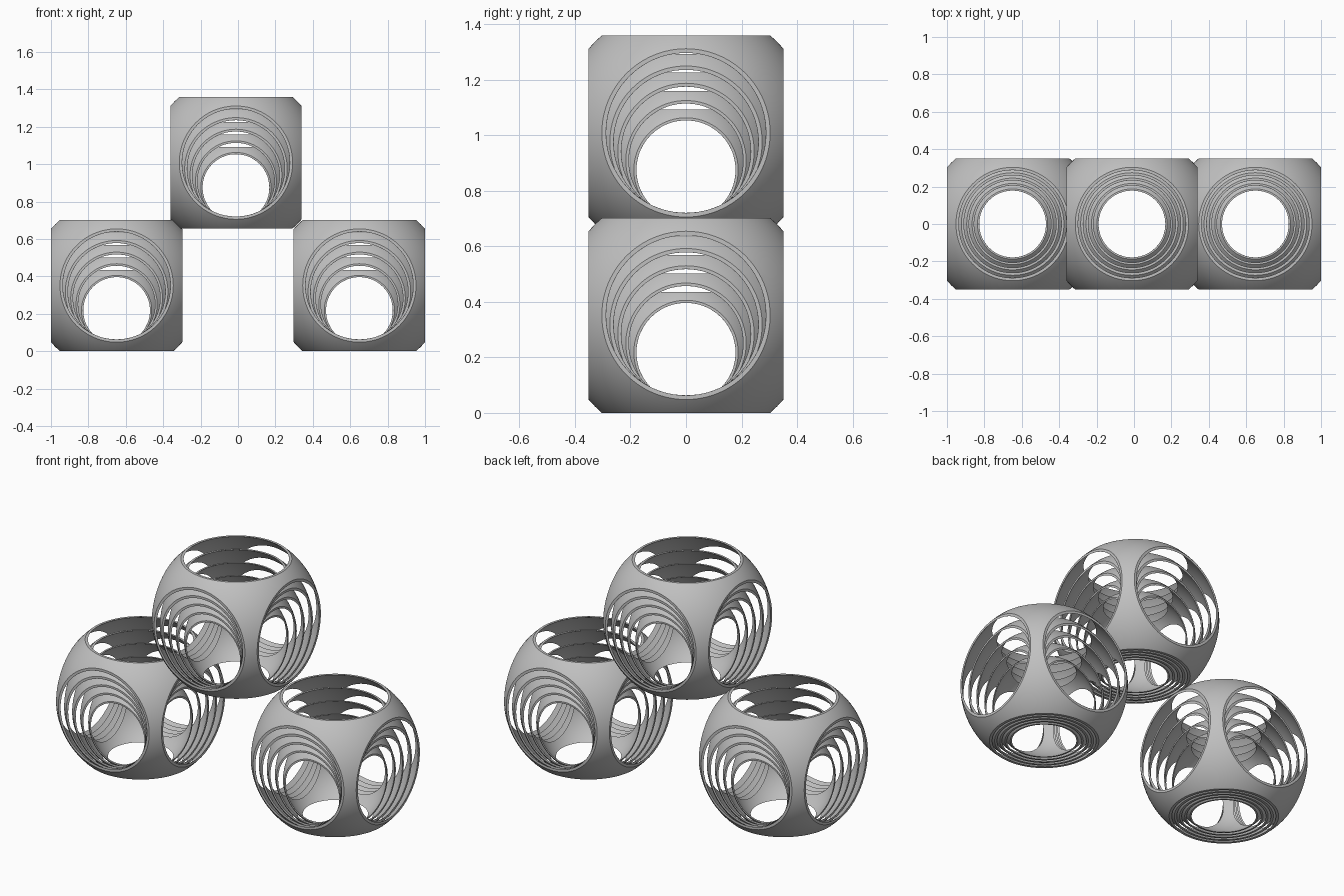
import bpy, bmesh, math
from mathutils import Matrix, Vector

old = bpy.data.objects.get("Cube")
if old:
    bpy.data.objects.remove(old, do_unlink=True)

HALF = 0.351              # half the width of the largest shell
RIM_OUT, RIM_IN = 0.303, 0.288
SEGMENTS = 96
SCALES = [1.0 - 0.095 * i for i in range(5)]
CLUSTERS = {
    "right": (-0.649, 0.0),
    "left": (0.649, 0.0),
    "top": (-0.011, 0.657),
}

# Single grey finish
grey = bpy.data.materials.new("plain_grey")
grey.use_nodes = True
colour = (0.53, 0.53, 0.53, 1)
grey.diffuse_color = colour
bsdf = next(n for n in grey.node_tree.nodes if n.type == "BSDF_PRINCIPLED")
bsdf.inputs["Base Color"].default_value = colour


def face_directions():
    for axis in range(3):
        for sign in (-1, 1):
            d = Vector((0, 0, 0))
            d[axis] = sign
            yield d


def add_rim(bm, direction):
    """Flat ring joining the outer and inner skins around one opening."""
    turn = direction.to_track_quat("Z", "Y").to_matrix()
    loops = []
    for radius in (RIM_IN, RIM_OUT):
        loop = []
        for i in range(SEGMENTS):
            a = math.tau * i / SEGMENTS
            loop.append(bm.verts.new(turn @ Vector((radius * math.cos(a), radius * math.sin(a), HALF))))
        loops.append(loop)
    inner, outer = loops
    for i in range(SEGMENTS):
        j = (i + 1) % SEGMENTS
        bm.faces.new((inner[i], outer[i], outer[j], inner[j]))


def make_shell_mesh():
    """Thin spherical shell trimmed flat on six sides, leaving round openings."""
    bm = bmesh.new()
    # Inner skin first, turned to face the hollow, then the outer skin
    bmesh.ops.create_uvsphere(bm, u_segments=SEGMENTS, v_segments=SEGMENTS // 2,
                              radius=math.hypot(HALF, RIM_IN))
    bmesh.ops.reverse_faces(bm, faces=bm.faces[:])
    bmesh.ops.create_uvsphere(bm, u_segments=SEGMENTS, v_segments=SEGMENTS // 2,
                              radius=math.hypot(HALF, RIM_OUT))
    for d in face_directions():
        bmesh.ops.bisect_plane(bm, geom=bm.verts[:] + bm.edges[:] + bm.faces[:],
                               dist=1e-6, plane_co=d * HALF, plane_no=d,
                               clear_outer=True)
    for d in face_directions():
        add_rim(bm, d)
    # Origin at the centre of the base, so scaled copies share one floor
    bmesh.ops.transform(bm, matrix=Matrix.Translation((0, 0, HALF)), verts=bm.verts[:])
    mesh = bpy.data.meshes.new("trimmed_shell")
    bm.to_mesh(mesh)
    bm.free()
    mesh.materials.append(grey)
    return mesh


# Three clusters of five nested shells
shell = make_shell_mesh()
bpy.ops.object.select_all(action="DESELECT")
for place, (x, z) in CLUSTERS.items():
    for i, k in enumerate(SCALES):
        obj = bpy.data.objects.new(f"{place}_nested_shell_{i + 1}", shell)
        obj.location = (x, 0, z)
        obj.scale = (k, k, k)
        bpy.context.collection.objects.link(obj)

# Smooth skins with crisp rims (all copies share the mesh)
obj.select_set(True)
bpy.context.view_layer.objects.active = obj
bpy.ops.object.shade_smooth_by_angle(angle=math.radians(30))
